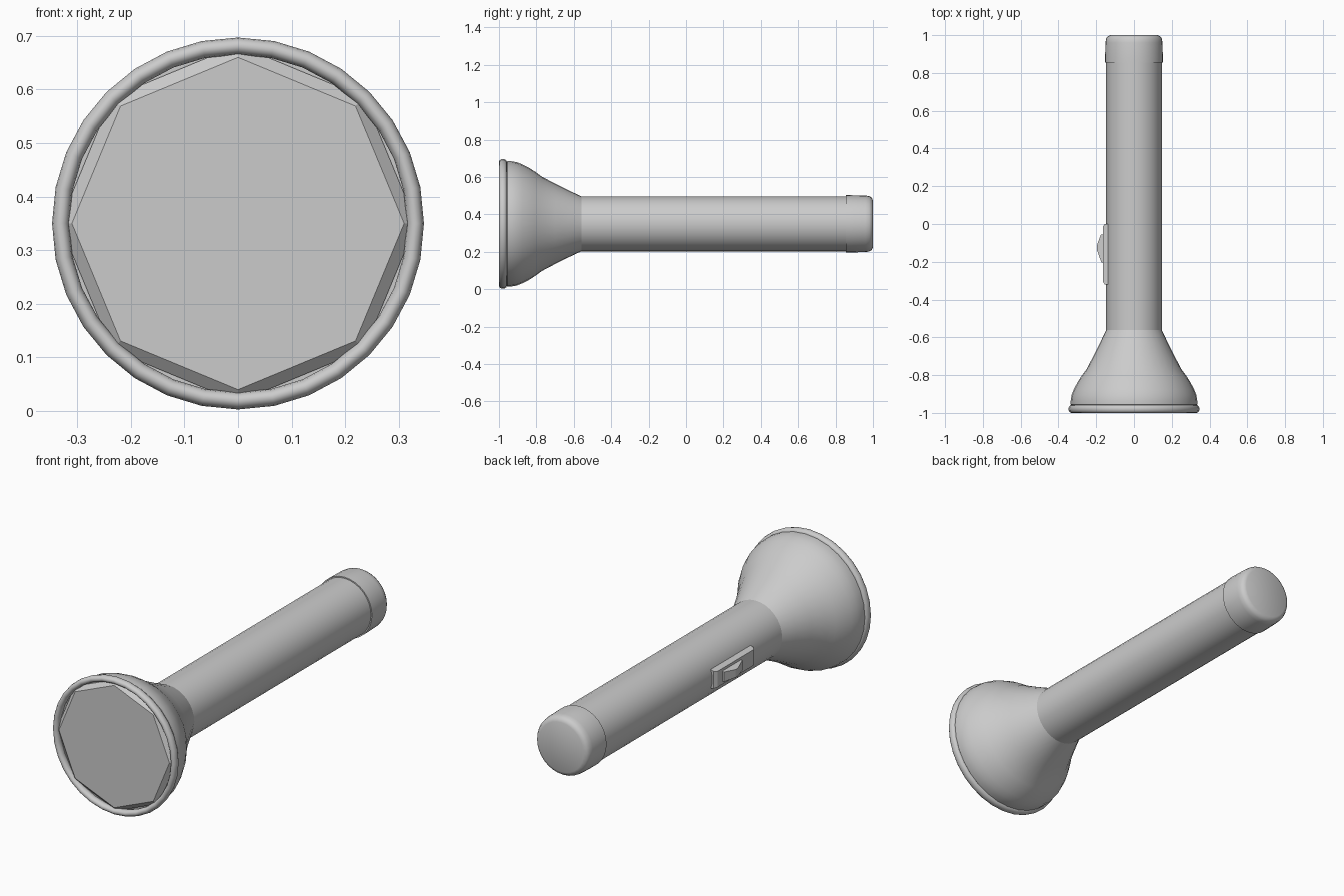
import bpy, bmesh, math

if "Cube" in bpy.data.objects:
    bpy.data.objects.remove(bpy.data.objects["Cube"])

AXIS_Z = 0.35


def finish(name, bm, angle=35):
    bmesh.ops.remove_doubles(bm, verts=bm.verts, dist=1e-5)
    bmesh.ops.recalc_face_normals(bm, faces=bm.faces)
    me = bpy.data.meshes.new(name)
    bm.to_mesh(me)
    bm.free()
    ob = bpy.data.objects.new(name, me)
    bpy.context.collection.objects.link(ob)
    bpy.ops.object.select_all(action='DESELECT')
    ob.select_set(True)
    bpy.context.view_layer.objects.active = ob
    bpy.ops.object.shade_smooth_by_angle(angle=math.radians(angle))
    return ob


def lathe(name, profile, sides=32, closed=False, angle=35):
    """Revolve (radius, y) points about the torch axis; open ends get caps."""
    bm = bmesh.new()
    rings = []
    for r, y in profile:
        rings.append([bm.verts.new((r * math.sin(2 * math.pi * i / sides), y,
                                    AXIS_Z + r * math.cos(2 * math.pi * i / sides)))
                      for i in range(sides)])
    pairs = list(zip(rings, rings[1:]))
    if closed:
        pairs.append((rings[-1], rings[0]))
    else:
        bm.faces.new(rings[0])
        bm.faces.new(rings[-1])
    for a, b in pairs:
        for i in range(sides):
            j = (i + 1) % sides
            bm.faces.new((a[i], a[j], b[j], b[i]))
    return finish(name, bm, angle)


def slab(name, outline, half_base, half_top, x_base, x_top):
    """Extrude (x, y) outline across z, narrowing with distance from the barrel."""
    bm = bmesh.new()
    sides = []
    for s in (-1, 1):
        ring = []
        for x, y in outline:
            t = (x - x_base) / (x_top - x_base)
            ring.append(bm.verts.new((x, y, AXIS_Z + s * (half_base + t * (half_top - half_base)))))
        sides.append(ring)
        bm.faces.new(ring)
    n = len(outline)
    for i in range(n):
        j = (i + 1) % n
        bm.faces.new((sides[0][i], sides[0][j], sides[1][j], sides[1][i]))
    return finish(name, bm, 20)


# Flared head
lathe("head", [(0.325, -0.965), (0.335, -0.955), (0.335, -0.935), (0.330, -0.905),
               (0.318, -0.875), (0.300, -0.84), (0.278, -0.805), (0.252, -0.77),
               (0.215, -0.70), (0.180, -0.63), (0.147, -0.56)])

# Rounded rim ring around the lens
rim = [(0.331 + 0.016 * math.cos(a), -0.979 + 0.021 * math.sin(a))
       for a in (2 * math.pi * k / 12 for k in range(12))]
lathe("rim", rim, closed=True, angle=45)

# Eight-sided lens with a chamfered edge
lathe("lens", [(0.310, -0.992), (0.333, -0.972), (0.333, -0.965)], sides=8, angle=20)

# Barrel and rounded end cap
lathe("barrel", [(0.147, -0.565), (0.147, 0.87)])
lathe("end_cap", [(0.147, 0.855), (0.153, 0.855), (0.153, 0.88), (0.151, 0.96), (0.148, 0.98),
                  (0.140, 0.993), (0.125, 1.0)])

# Switch plate and rocker on the left side
slab("switch_plate", [(-0.135, -0.32), (-0.155, -0.32), (-0.165, -0.305),
                      (-0.165, -0.015), (-0.155, 0.0), (-0.135, 0.0)],
     0.05, 0.04, -0.135, -0.165)
slab("switch_button", [(-0.160, -0.205), (-0.172, -0.205), (-0.197, -0.135),
                       (-0.197, -0.115), (-0.175, -0.055), (-0.160, -0.055)],
     0.028, 0.02, -0.160, -0.197)
